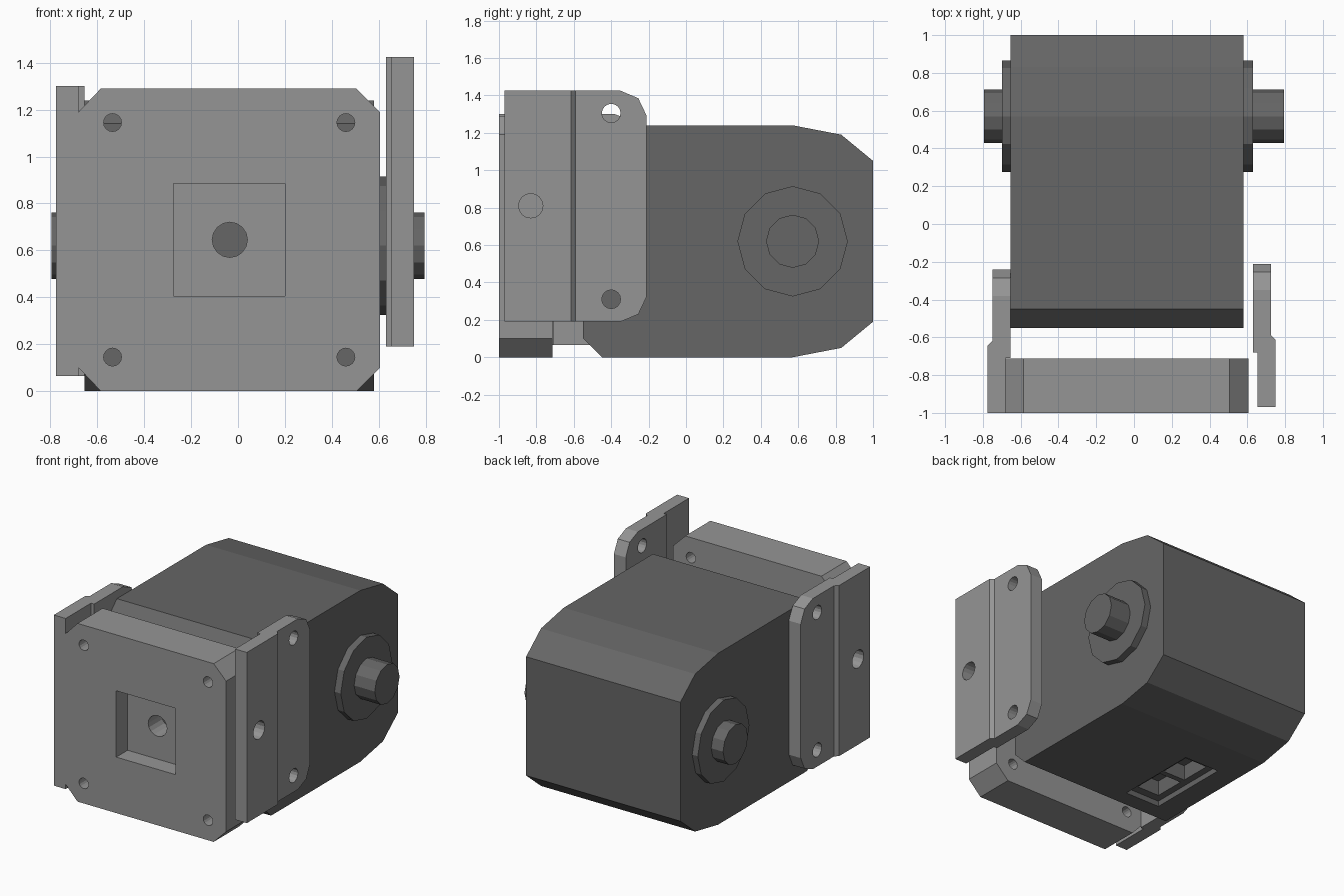
import bpy, bmesh, math
from mathutils import Vector

if "Cube" in bpy.data.objects:
    bpy.data.objects.remove(bpy.data.objects["Cube"], do_unlink=True)


def material(name, value):
    m = bpy.data.materials.new(name)
    m.use_nodes = True
    color = (value, value, value, 1)
    m.diffuse_color = color
    m.node_tree.nodes["Principled BSDF"].inputs["Base Color"].default_value = color
    return m


LIGHT = material("light grey", 0.30)
DARK = material("dark grey", 0.133)


def prism(name, points, axis, lo, hi, mat):
    """Extrude a 2D outline along an axis; outline is in the other two axes, in order."""
    def place(p, t):
        co = list(p)
        co.insert("xyz".index(axis), t)
        return Vector(co)
    bm = bmesh.new()
    a = [bm.verts.new(place(p, lo)) for p in points]
    b = [bm.verts.new(place(p, hi)) for p in points]
    bm.faces.new(a)
    bm.faces.new(b)
    for i in range(len(a)):
        j = (i + 1) % len(a)
        bm.faces.new((a[i], a[j], b[j], b[i]))
    bmesh.ops.recalc_face_normals(bm, faces=bm.faces)
    mesh = bpy.data.meshes.new(name)
    bm.to_mesh(mesh)
    bm.free()
    mesh.materials.append(mat)
    ob = bpy.data.objects.new(name, mesh)
    bpy.context.collection.objects.link(ob)
    return ob


def circle(cx, cy, r, n):
    return [(cx + r * math.cos(math.tau * i / n), cy + r * math.sin(math.tau * i / n))
            for i in range(n)]


def rect(x0, y0, x1, y1):
    return [(x0, y0), (x1, y0), (x1, y1), (x0, y1)]


def cut(ob, cutter, operation='DIFFERENCE'):
    mod = ob.modifiers.new("cut", 'BOOLEAN')
    mod.operation = operation
    mod.solver = 'EXACT'
    mod.object = cutter
    bpy.context.view_layer.objects.active = ob
    bpy.ops.object.modifier_apply(modifier=mod.name)
    bpy.data.objects.remove(cutter, do_unlink=True)


# Motor housing with chamfered front and faceted back
housing = prism("motor_housing", [
    (-0.45, 0), (0.57, 0), (0.83, 0.05), (1.0, 0.19), (1.0, 1.05), (0.83, 1.19),
    (0.57, 1.24), (-0.45, 1.24), (-0.55, 1.14), (-0.55, 0.1)], 'x', -0.655, 0.58, DARK)

# Connector socket in the underside: shallow recess and two deeper pockets
cut(housing, prism("socket_cutter", rect(-0.49, -0.33, -0.21, 0.29), 'z', -0.1, 0.04, DARK))
for y0, y1 in ((-0.27, -0.04), (0.0, 0.23)):
    cut(housing, prism("pocket_cutter", rect(-0.44, y0, -0.26, y1), 'z', -0.1, 0.15, DARK))

# Output hubs and shafts on both sides
for side, inner, hub_end, pin_end in (("left", 0.58, 0.63, 0.795),
                                      ("right", -0.655, -0.70, -0.795)):
    prism(side + "_hub", circle(0.57, 0.62, 0.295, 12), 'x', inner, hub_end, DARK)
    prism(side + "_shaft", circle(0.57, 0.62, 0.142, 12), 'x', hub_end, pin_end, DARK)

# Front plate: octagonal block with square recess, centre hole and corner holes
plate = prism("front_plate", [
    (-0.585, 0), (0.505, 0), (0.605, 0.1), (0.605, 1.19),
    (0.505, 1.29), (-0.585, 1.29), (-0.68, 1.19), (-0.68, 0.1)], 'y', -1.0, -0.713, LIGHT)
cut(plate, prism("recess_cutter", rect(-0.275, 0.405, 0.2, 0.885), 'y', -1.2, -0.87, LIGHT))
holes = [(-0.035, 0.645, 0.075)] + [(x, z, 0.038) for x in (-0.535, 0.46) for z in (0.145, 1.145)]
for x, z, r in holes:
    cut(plate, prism("hole_cutter", circle(x, z, r, 16), 'y', -1.2, -0.6, LIGHT))


# Side brackets: stepped strip with clipped rear corners and three holes
def bracket(name, mirror, dy, dz):
    def fx(x):
        return -0.025 - x if mirror else x
    step = [(0.655, -0.97), (0.75, -0.97), (0.75, -0.615), (0.725, -0.59),
            (0.725, -0.21), (0.63, -0.21), (0.63, -0.68), (0.655, -0.68)]
    ob = prism(name, [(fx(x), y + dy) for x, y in step], 'z', 0.19 + dz, 1.425 + dz, LIGHT)
    mid = 0.8075
    half = [(-1.2, 0.8), (-0.35, 0.6175), (-0.255, 0.5775), (-0.211, 0.485)]
    half[0] = (-1.2, 0.6175)
    outline = [(y + dy, mid + h + dz) for y, h in half]
    outline += [(y + dy, mid - h + dz) for y, h in reversed(half)]
    cut(ob, prism("corner_cutter", outline, 'x', -1, 1, LIGHT), 'INTERSECT')
    for y, z, r in ((-0.4, 0.31, 0.05), (-0.4, 1.305, 0.05), (-0.83, 0.81, 0.065)):
        cut(ob, prism("hole_cutter", circle(y + dy, z + dz, r, 16), 'x', -1, 1, LIGHT))


bracket("left_bracket", False, 0, 0)
bracket("right_bracket", True, -0.03, -0.125)
